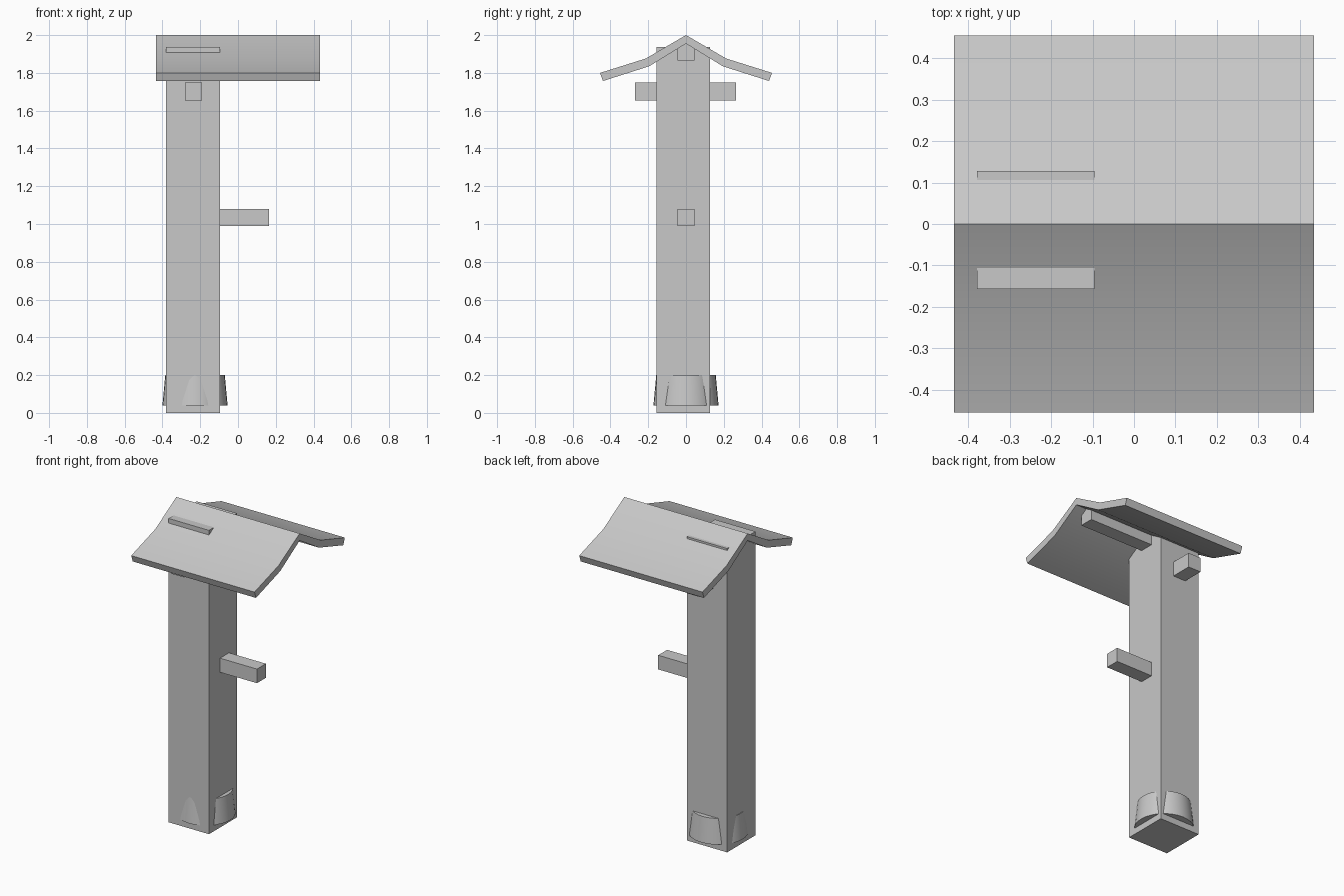
import bpy, bmesh, math

if "Cube" in bpy.data.objects:
    bpy.data.objects.remove(bpy.data.objects["Cube"])

grey = bpy.data.materials.new("plain_grey")
grey.diffuse_color = (0.58, 0.58, 0.58, 1)
grey.use_nodes = True
grey.node_tree.nodes["Principled BSDF"].inputs["Base Color"].default_value = grey.diffuse_color


def finish(name, bm):
    bmesh.ops.recalc_face_normals(bm, faces=bm.faces[:])
    mesh = bpy.data.meshes.new(name)
    bm.to_mesh(mesh)
    bm.free()
    mesh.materials.append(grey)
    obj = bpy.data.objects.new(name, mesh)
    bpy.context.collection.objects.link(obj)
    return obj


def smooth(obj):
    bpy.ops.object.select_all(action='DESELECT')
    obj.select_set(True)
    bpy.context.view_layer.objects.active = obj
    bpy.ops.object.shade_smooth_by_angle(angle=math.radians(30))


def box(name, xs, ys, zs):
    bm = bmesh.new()
    bmesh.ops.create_cube(bm, size=1)
    for v in bm.verts:
        v.co = [lo + (c + 0.5) * (hi - lo) for c, (lo, hi) in zip(v.co, (xs, ys, zs))]
    return finish(name, bm)


# Square post and the beams let into it
box("post", (-0.38, -0.095), (-0.157, 0.128), (0, 1.938))
box("cross_beam", (-0.28, -0.19), (-0.27, 0.265), (1.655, 1.748))
box("peg_beam", (-0.2, 0.165), (-0.045, 0.045), (0.99, 1.08))
box("ridge_beam", (-0.2, 0.36), (-0.045, 0.045), (1.865, 1.955))

# Tapered collar showing through the foot of the post
bm = bmesh.new()
bmesh.ops.create_cone(bm, cap_ends=True, segments=32, radius1=0.1725, radius2=0.1575, depth=0.16)
bmesh.ops.translate(bm, verts=bm.verts[:], vec=(-0.2275, 0, 0.12))
smooth(finish("foot_collar", bm))

# Flared gable roof: half profile mirrored in y, then extruded along x
upper = [(0.455, 1.80), (0.213, 1.876), (0, 2.0)]
lower = [(0, 1.955), (0.195, 1.835), (0.44, 1.757)]
outline = upper + [(-y, z) for y, z in upper[1::-1]]
outline += [(-y, z) for y, z in lower[:0:-1]] + lower
bm = bmesh.new()
face = bm.faces.new([bm.verts.new((-0.435, y, z)) for y, z in outline])
ext = bmesh.ops.extrude_face_region(bm, geom=[face], use_keep_orig=True)
bmesh.ops.translate(bm, vec=(0.87, 0, 0),
                    verts=[g for g in ext["geom"] if isinstance(g, bmesh.types.BMVert)])
smooth(finish("roof", bm))
